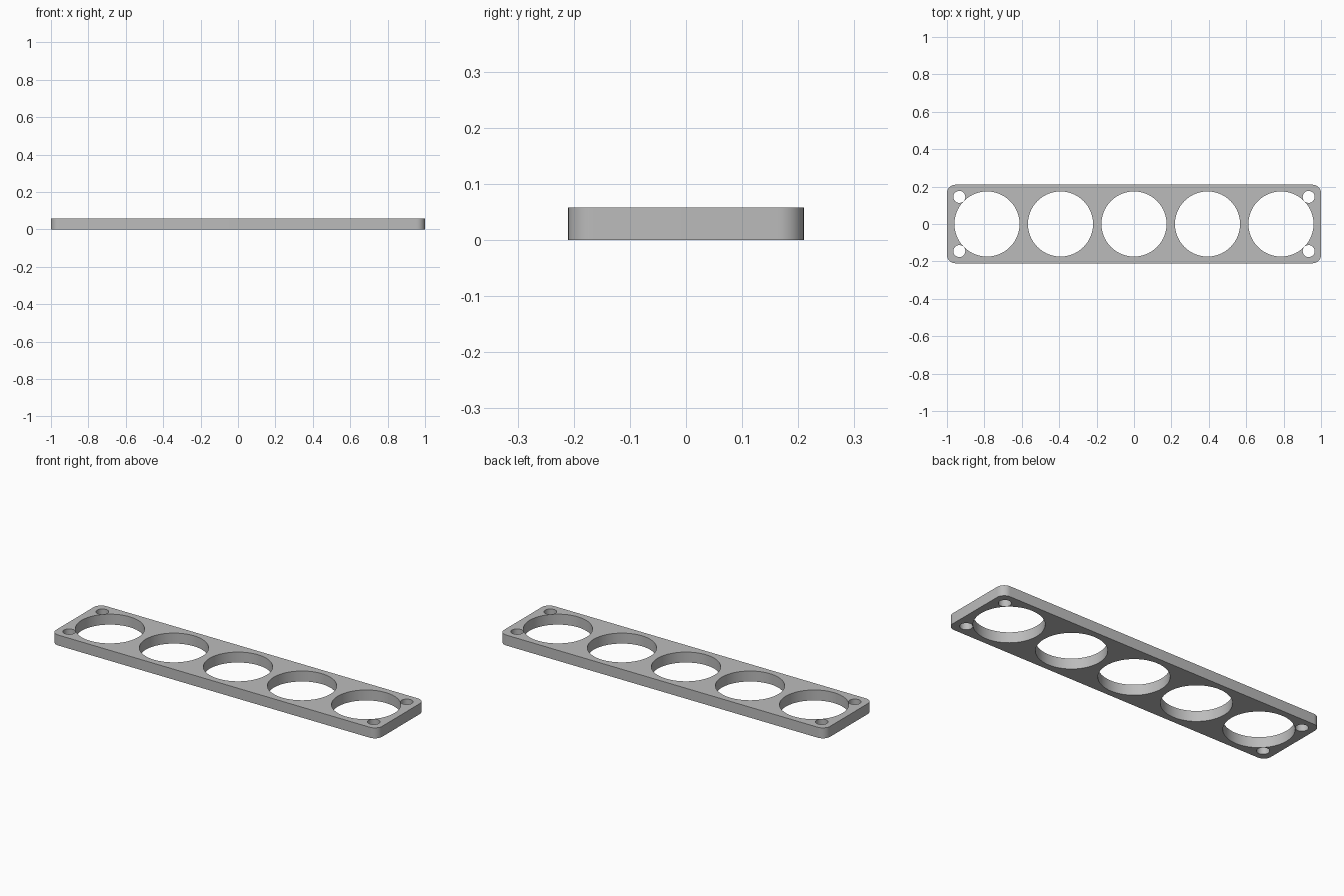
import bpy
import bmesh
from mathutils import Matrix

LENGTH, DEPTH, HEIGHT = 2.0, 0.42, 0.058
CORNER_RADIUS = 0.045
BAY_RADIUS, BAY_PITCH = 0.174, 0.393
BOLT_RADIUS, BOLT_X, BOLT_Y = 0.032, 0.934, 0.145

default = bpy.data.objects.get("Cube")
if default:
    bpy.data.objects.remove(default, do_unlink=True)


def make_material(name, color):
    mat = bpy.data.materials.new(name)
    mat.use_nodes = True
    mat.diffuse_color = color
    mat.node_tree.nodes["Principled BSDF"].inputs["Base Color"].default_value = color
    return mat


def make_object(name, bm):
    mesh = bpy.data.meshes.new(name)
    bm.to_mesh(mesh)
    bm.free()
    obj = bpy.data.objects.new(name, mesh)
    bpy.context.collection.objects.link(obj)
    return obj


def add_cutter(bm, x, y, radius, segments):
    bmesh.ops.create_cone(
        bm, cap_ends=True, segments=segments, radius1=radius, radius2=radius,
        depth=HEIGHT * 3, matrix=Matrix.Translation((x, y, HEIGHT / 2)))


# Flat plate with rounded vertical corners
bm = bmesh.new()
bmesh.ops.create_cube(bm, size=1)
bmesh.ops.scale(bm, vec=(LENGTH, DEPTH, HEIGHT), verts=bm.verts)
bmesh.ops.translate(bm, vec=(0, 0, HEIGHT / 2), verts=bm.verts)
uprights = [e for e in bm.edges if abs(e.verts[0].co.z - e.verts[1].co.z) > HEIGHT / 2]
bmesh.ops.bevel(bm, geom=uprights, offset=CORNER_RADIUS, offset_type='OFFSET',
                segments=10, profile=0.5, affect='EDGES')
plate = make_object("holder_plate", bm)
plate.data.materials.append(make_material("mid grey", (0.5, 0.5, 0.5, 1)))

# Row of five large round openings and four corner bolt holes
bm = bmesh.new()
for i in range(-2, 3):
    add_cutter(bm, i * BAY_PITCH, 0, BAY_RADIUS, 96)
for sx in (-1, 1):
    for sy in (-1, 1):
        add_cutter(bm, sx * BOLT_X, sy * BOLT_Y, BOLT_RADIUS, 40)
cutter = make_object("hole_cutter", bm)
cutter.hide_render = True

# Cut the holes, then drop the cutter
bpy.ops.object.select_all(action='DESELECT')
plate.select_set(True)
bpy.context.view_layer.objects.active = plate
cut = plate.modifiers.new("holes", 'BOOLEAN')
cut.operation = 'DIFFERENCE'
cut.solver = 'EXACT'
cut.object = cutter
bpy.ops.object.modifier_apply(modifier=cut.name)
bpy.data.objects.remove(cutter, do_unlink=True)

# Smooth round walls, crisp rims
bpy.ops.object.shade_smooth_by_angle(angle=0.6)
